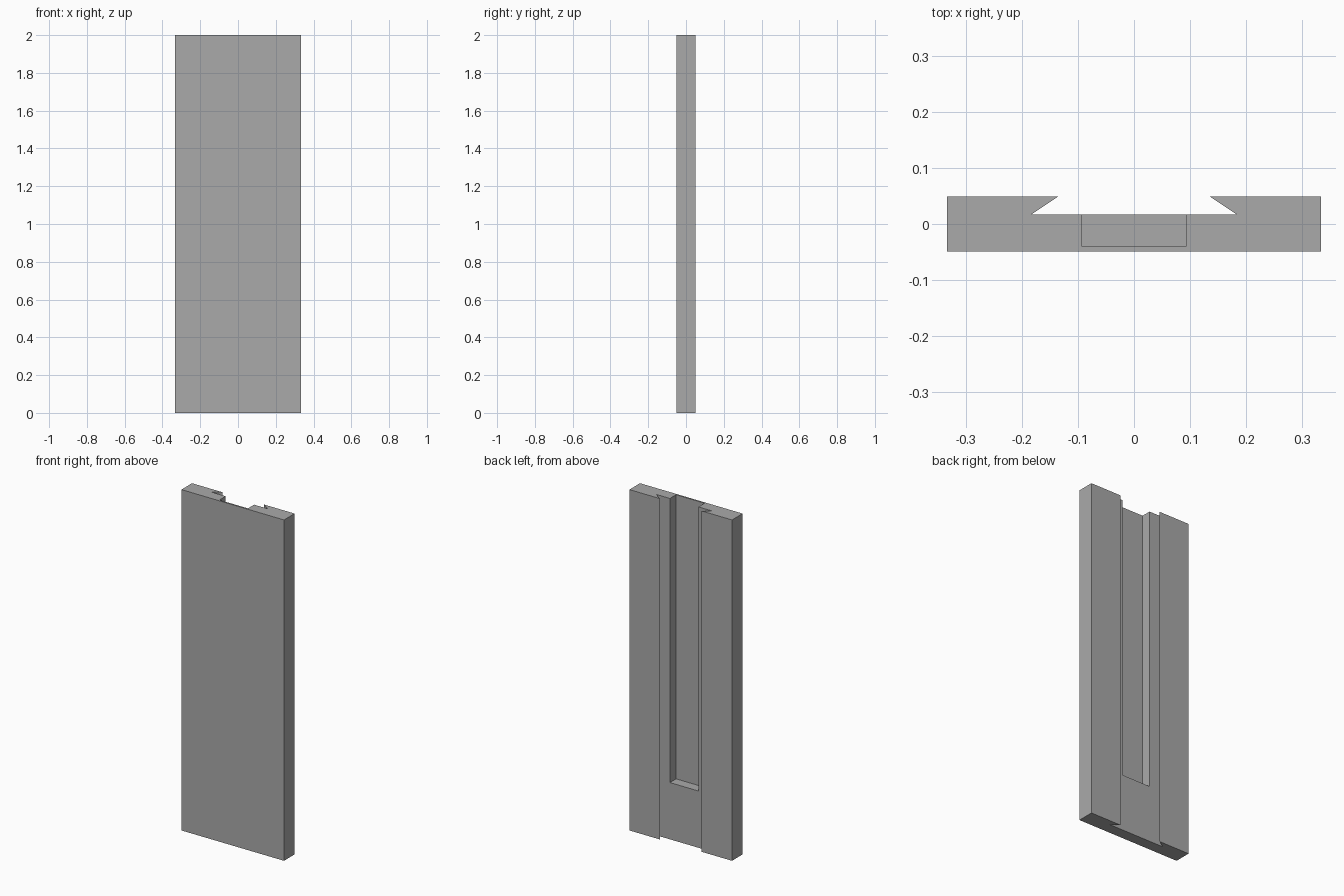
import bpy
import bmesh

cube = bpy.data.objects.get("Cube")
if cube:
    bpy.data.objects.remove(cube, do_unlink=True)

HEIGHT = 2.0
HALF_WIDTH = 0.333
FRONT, BACK = -0.049, 0.049
GROOVE_FLOOR = 0.017
POCKET_FLOOR = -0.04
POCKET_HALF = 0.0925
POCKET_BOTTOM = 0.333

grey = bpy.data.materials.new("plain grey")
grey.use_nodes = True
colour = (0.4, 0.4, 0.4, 1)
grey.diffuse_color = colour
grey.node_tree.nodes["Principled BSDF"].inputs["Base Color"].default_value = colour


def extrude_profile(name, points, z0, z1):
    """Extrude a closed outline in plan straight up from z0 to z1."""
    bm = bmesh.new()
    base = bm.faces.new([bm.verts.new((x, y, z0)) for x, y in points])
    top = bmesh.ops.extrude_face_region(bm, geom=[base])["geom"]
    bmesh.ops.translate(bm, vec=(0, 0, z1 - z0),
                        verts=[v for v in top if isinstance(v, bmesh.types.BMVert)])
    bmesh.ops.recalc_face_normals(bm, faces=bm.faces)
    mesh = bpy.data.meshes.new(name)
    bm.to_mesh(mesh)
    bm.free()
    mesh.materials.append(grey)
    obj = bpy.data.objects.new(name, mesh)
    bpy.context.collection.objects.link(obj)
    return obj


# Plate with a full-height dovetail groove in its back
half = [(HALF_WIDTH, FRONT), (HALF_WIDTH, BACK), (0.135, BACK), (0.183, GROOVE_FLOOR)]
outline = half + [(-x, y) for x, y in reversed(half)]
plate = extrude_profile("dovetail_plate", outline, 0, HEIGHT)

# Pocket in the groove floor, open at the top
P = POCKET_HALF
pocket = [(-P, POCKET_FLOOR), (P, POCKET_FLOOR), (P, BACK + 0.05), (-P, BACK + 0.05)]
cutter = extrude_profile("pocket_cutter", pocket, POCKET_BOTTOM, HEIGHT + 0.1)
cutter.hide_render = True
cutter.hide_set(True)

cut = plate.modifiers.new("pocket", 'BOOLEAN')
cut.operation = 'DIFFERENCE'
cut.solver = 'EXACT'
cut.object = cutter

# Bake the cut and drop the helper
bpy.context.view_layer.objects.active = plate
plate.select_set(True)
bpy.ops.object.modifier_apply(modifier=cut.name)
bpy.data.objects.remove(cutter, do_unlink=True)
